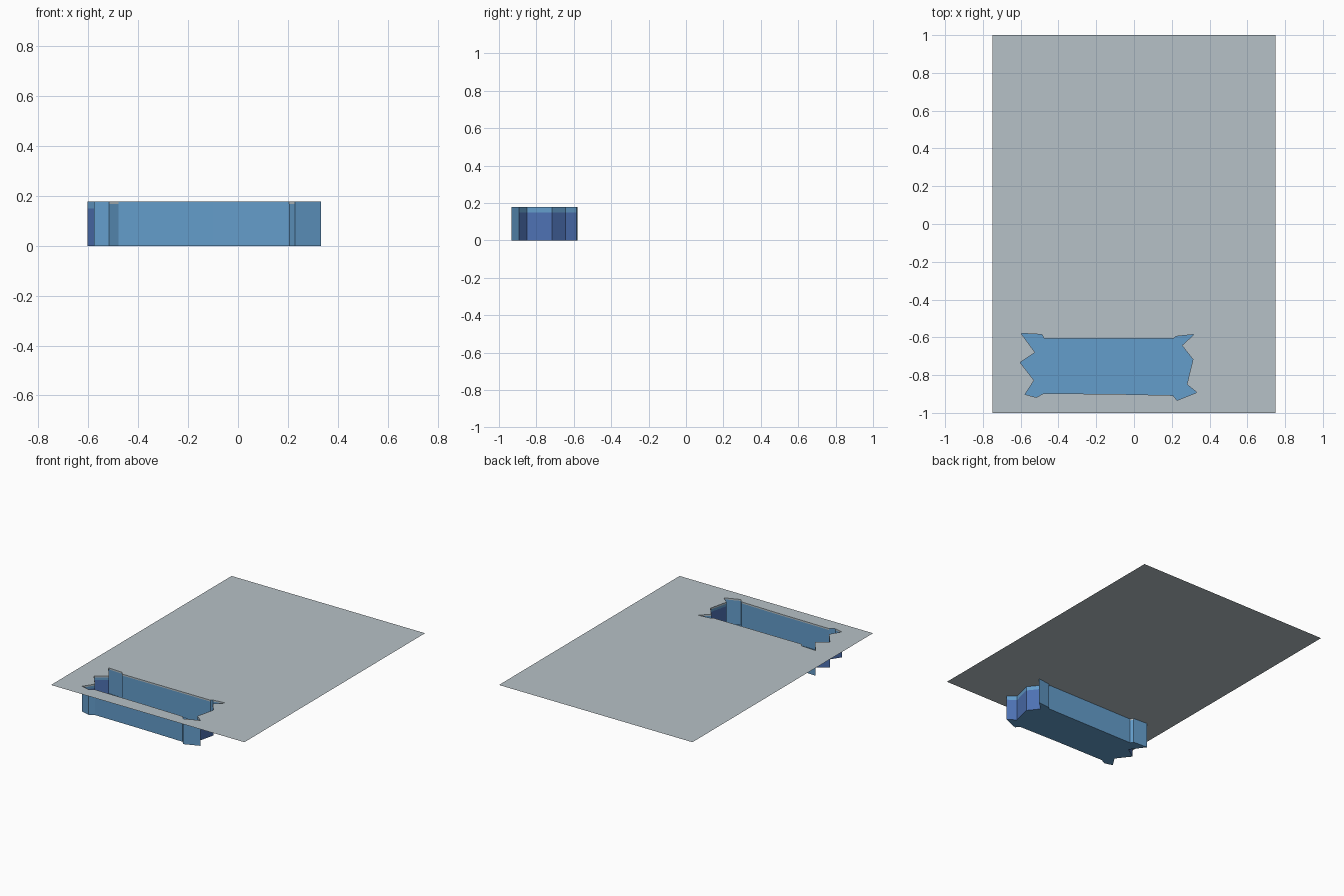
import bpy, bmesh
from mathutils import Vector

if "Cube" in bpy.data.objects:
    bpy.data.objects.remove(bpy.data.objects["Cube"])

TOP = 0.178      # ground sheet level
BAND = 0.15      # waterline band on the end walls
RIM = 0.168      # bottom of the thin rim strip


def material(name, rgb):
    m = bpy.data.materials.new(name)
    m.diffuse_color = (*rgb, 1)
    m.use_nodes = True
    m.node_tree.nodes["Principled BSDF"].inputs["Base Color"].default_value = m.diffuse_color
    return m


GREY = material("pale grey", (0.47, 0.535, 0.57))
BLUE = material("light blue", (0.127, 0.337, 0.597))
INDIGO = material("deep blue", (0.075, 0.165, 0.45))

# pool outline, seen from above, split into sides and zigzag ends (clockwise)
BACK = [(-.598, -.579), (-.487, -.585), (-.476, -.606), (.212, -.606), (.222, -.595)]
RIGHT = [(.317, -.585), (.254, -.643), (.312, -.717), (.28, -.849)]
FRONT = [(.333, -.892), (.228, -.934), (.206, -.907), (-.1, -.9), (-.48, -.897), (-.517, -.918)]
LEFT = [(-.577, -.902), (-.529, -.828), (-.603, -.733), (-.524, -.68)]
OUTLINE = BACK + RIGHT + FRONT + LEFT
ENDS = set(RIGHT + LEFT)


def finish(name, bm, *mats):
    me = bpy.data.meshes.new(name)
    bm.to_mesh(me)
    bm.free()
    for m in mats:
        me.materials.append(m)
    ob = bpy.data.objects.new(name, me)
    bpy.context.collection.objects.link(ob)
    return ob


def loop(bm, pts, z):
    return [bm.verts.new((x, y, z)) for x, y in pts]


def band(bm, pts, z0, z1, mat_of):
    """Strip of upright faces along a closed outline, facing inward."""
    lo, hi = loop(bm, pts, z0), loop(bm, pts, z1)
    n = len(pts)
    for i in range(n):
        j = (i + 1) % n
        f = bm.faces.new((lo[j], hi[j], hi[i], lo[i]))
        f.material_index = mat_of(pts[i])


# ground sheet with the pool cut out of it
bm = bmesh.new()
edges = []
for pts in ([(-.75, -1), (.75, -1), (.75, 1), (-.75, 1)], OUTLINE):
    vs = loop(bm, pts, TOP)
    edges += [bm.edges.new((vs[i - 1], vs[i])) for i in range(len(vs))]
bmesh.ops.triangle_fill(bm, use_beauty=True, use_dissolve=False, edges=edges)
for f in bm.faces:
    f.normal_update()
    if f.normal.z < 0:
        f.normal_flip()
finish("ground_sheet", bm, GREY)

# pool walls: deep blue ends below a light blue band, light blue sides
bm = bmesh.new()
band(bm, OUTLINE, 0, BAND, lambda p: 1 if p in ENDS or p == RIGHT[0] else 0)
band(bm, OUTLINE, BAND, TOP, lambda p: 0)
bmesh.ops.remove_doubles(bm, verts=bm.verts, dist=1e-5)
finish("pool_walls", bm, BLUE, INDIGO)

# pool floor
bm = bmesh.new()
bm.faces.new(loop(bm, OUTLINE[::-1], 0))
finish("pool_floor", bm, BLUE)

# thin grey rim just inside the top of the walls
c = Vector((-.135, -.757))
inner = [tuple(c + (Vector(p) - c) * 0.997) for p in OUTLINE]
bm = bmesh.new()
band(bm, inner, RIM, TOP, lambda p: 0)
finish("pool_rim", bm, GREY)
